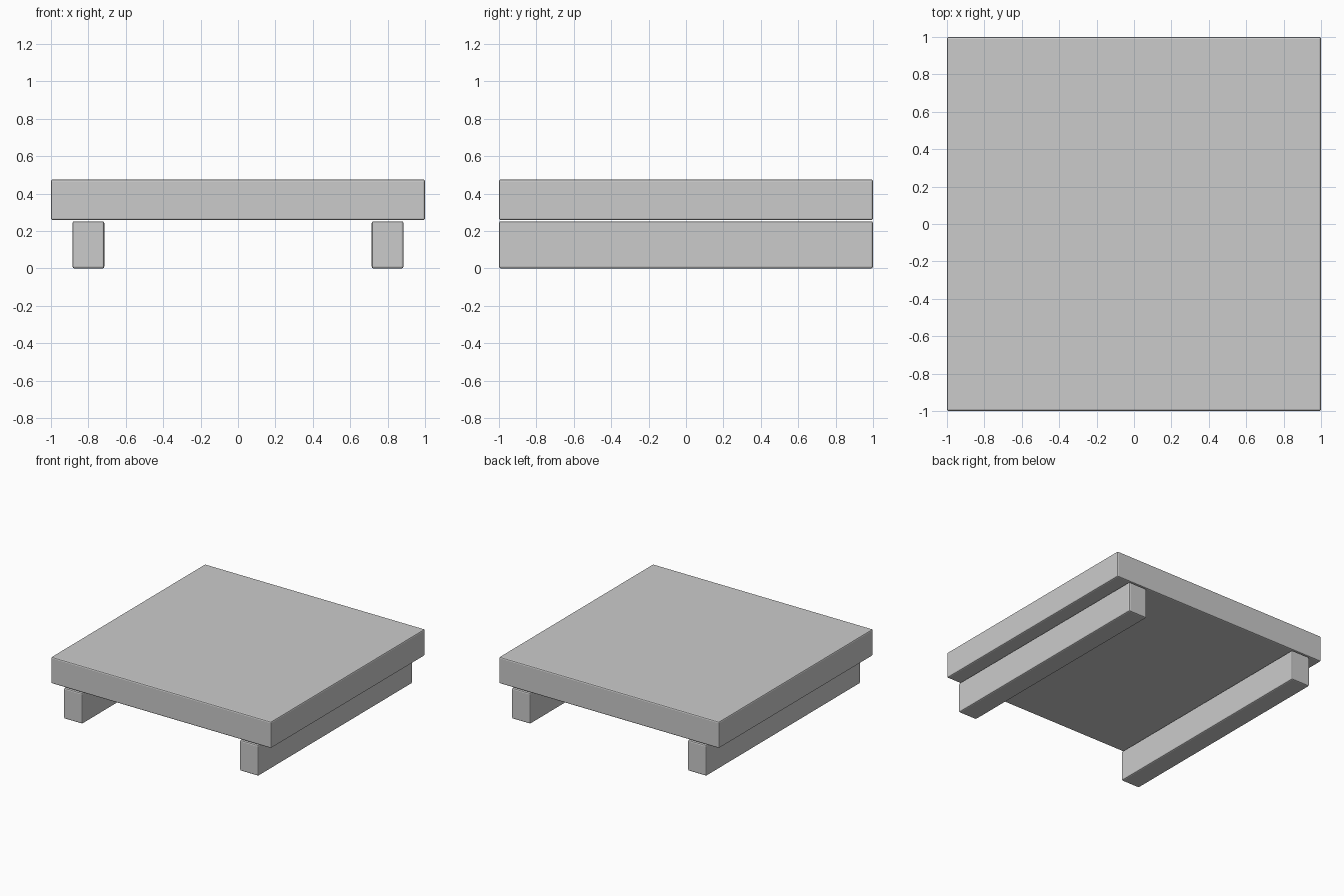
import bpy

if "Cube" in bpy.data.objects:
    bpy.data.objects.remove(bpy.data.objects["Cube"])


def block(name, size, centre, bevel=0.01):
    """Box with softly rounded edges."""
    bpy.ops.mesh.primitive_cube_add(size=1, location=centre)
    ob = bpy.context.object
    ob.name = name
    ob.scale = size
    bpy.ops.object.transform_apply(location=False, rotation=False, scale=True)
    mod = ob.modifiers.new("edge_bevel", 'BEVEL')
    mod.width = bevel
    mod.segments = 2
    return ob


# Thick square top slab
block("top_slab", (2.0, 2.0, 0.218), (0, 0, 0.367))

# Two runners under the slab, front to back
for side, x in (("left", -0.8), ("right", 0.8)):
    block(side + "_runner", (0.17, 2.0, 0.252), (x, 0, 0.126))
